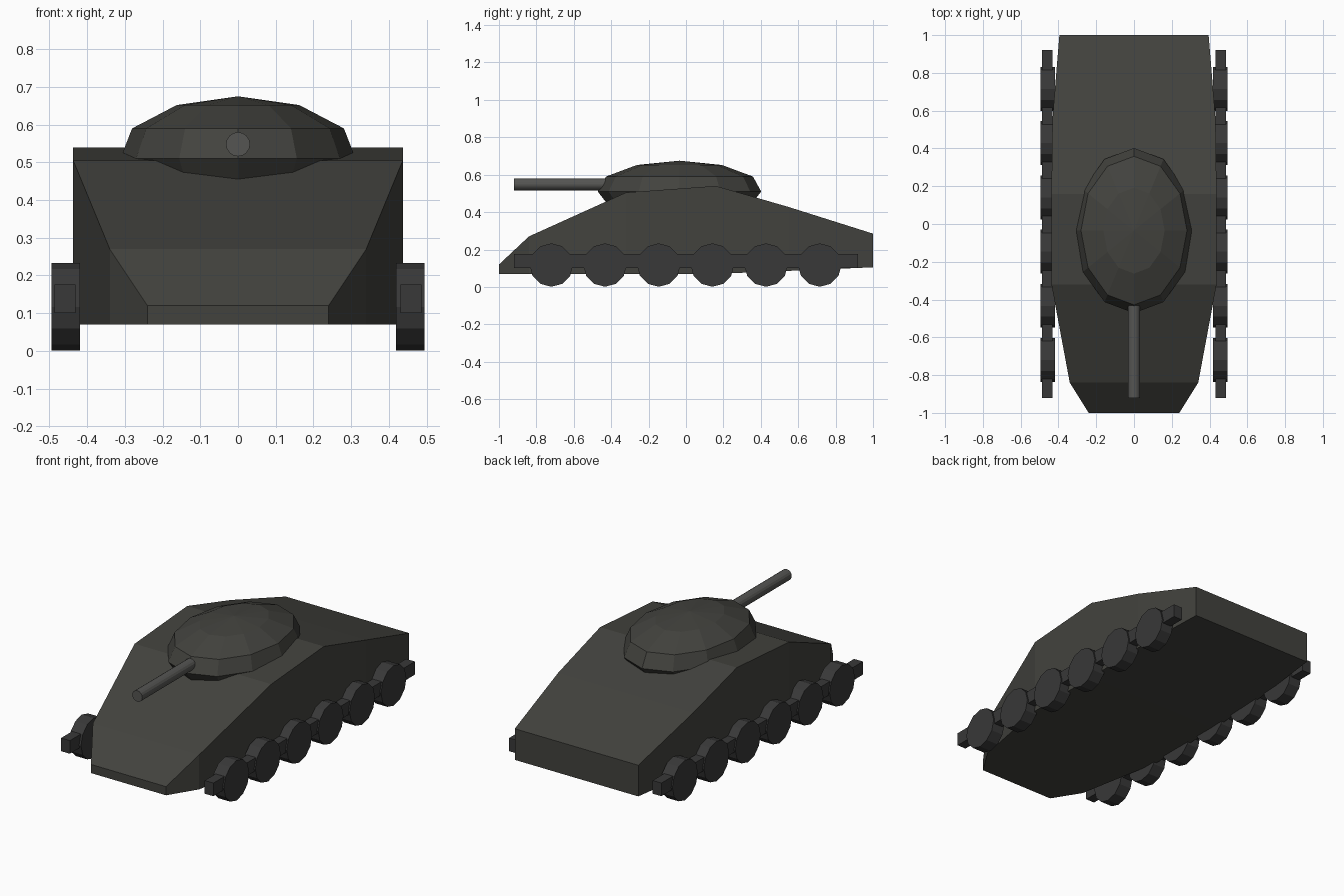
import bpy, bmesh, math
from mathutils import Matrix

if "Cube" in bpy.data.objects:
    bpy.data.objects.remove(bpy.data.objects["Cube"])


def material(name, rgb):
    m = bpy.data.materials.new(name)
    m.diffuse_color = (*rgb, 1)
    m.use_nodes = True
    m.node_tree.nodes["Principled BSDF"].inputs["Base Color"].default_value = m.diffuse_color
    return m


ARMOUR = material("dark_armour", (0.055, 0.055, 0.048))
METAL = material("dark_metal", (0.04, 0.04, 0.04))
STEEL = material("barrel_steel", (0.09, 0.09, 0.085))


def finish(bm, name, mat):
    bmesh.ops.recalc_face_normals(bm, faces=bm.faces)
    me = bpy.data.meshes.new(name)
    bm.to_mesh(me)
    bm.free()
    me.materials.append(mat)
    ob = bpy.data.objects.new(name, me)
    bpy.context.collection.objects.link(ob)
    return ob


def loft(rings, name, mat):
    """Skin a list of equal-length point rings and cap both ends."""
    bm = bmesh.new()
    loops = [[bm.verts.new(p) for p in r] for r in rings]
    for a, b in zip(loops, loops[1:]):
        for i in range(len(a)):
            j = (i + 1) % len(a)
            bm.faces.new((a[i], a[j], b[j], b[i]))
    bm.faces.new(loops[0])
    bm.faces.new(loops[-1])
    return finish(bm, name, mat)


def cylinder(name, radius, length, axis, centre, sides, mat):
    bm = bmesh.new()
    rot = Matrix.Rotation(math.pi / 2, 4, axis)
    bmesh.ops.create_cone(bm, cap_ends=True, segments=sides, radius1=radius,
                          radius2=radius, depth=length,
                          matrix=Matrix.Translation(centre) @ rot)
    return finish(bm, name, mat)


# Hull: stations of (y, half width, bottom z, top z)
stations = [(-1.0, 0.24, 0.07, 0.12), (-0.84, 0.34, 0.07, 0.27),
            (-0.32, 0.437, 0.07, 0.505), (0.16, 0.437, 0.07, 0.54),
            (0.55, 0.432, 0.086, 0.427), (1.0, 0.395, 0.105, 0.285)]
loft([[(-w, y, b), (w, y, b), (w, y, t), (-w, y, t)]
      for y, w, b, t in stations], "hull", ARMOUR)

# Turret: twelve-sided elliptical dome, rings of (scale, z)
turret_rings = [(0.84, 0.42), (1.0, 0.51), (0.9, 0.59), (0.52, 0.652), (0.001, 0.675)]
loft([[(0.312 * s * math.sin(a), -0.035 - 0.437 * s * math.cos(a), z)
       for a in (k * math.tau / 12 for k in range(12))]
      for s, z in turret_rings], "turret", ARMOUR)

# Gun barrel
cylinder("gun_barrel", 0.032, 0.56, 'X', (0, -0.64, 0.548), 16, STEEL)

# Running gear on both sides
for side, sx in (("left", -1), ("right", 1)):
    for k in range(6):
        cylinder(f"{side}_wheel_{k + 1}", 0.116, 0.076, 'Y',
                 (sx * 0.457, -0.72 + 0.287 * k, 0.117), 12, METAL)
    bm = bmesh.new()
    bmesh.ops.create_cube(bm, size=1, matrix=Matrix.Translation((sx * 0.459, 0, 0.138))
                          @ Matrix.Diagonal((0.056, 1.84, 0.076, 1)))
    finish(bm, f"{side}_wheel_beam", METAL)
